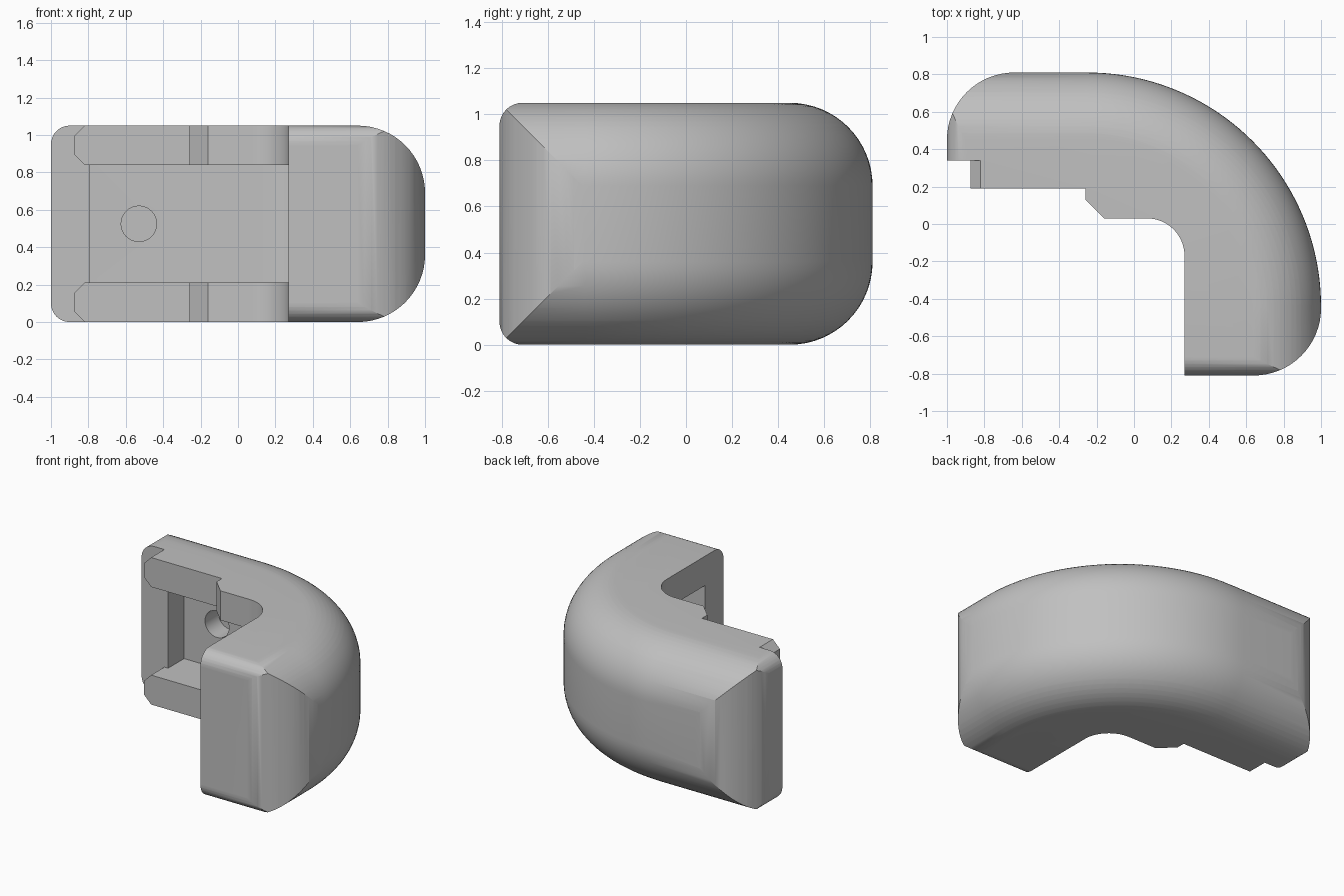
import bpy
import bmesh
from math import sin, cos, pi, sqrt

if "Cube" in bpy.data.objects:
    bpy.data.objects.remove(bpy.data.objects["Cube"])

HEIGHT = 1.05
OUT_X, OUT_Y = 1.0, 0.81      # outer faces of the leg and the arm
BEND = 1.25                   # radius of the outer bend
ROUND, END_ROUND = 0.36, 0.1  # edge fillets: outer side, end faces

grey = bpy.data.materials.new("plain grey")
grey.use_nodes = True
grey.diffuse_color = (0.53, 0.53, 0.53, 1)
grey.node_tree.nodes["Principled BSDF"].inputs["Base Color"].default_value = grey.diffuse_color


def arc(cx, cy, r, start, end, n=16):
    """Points on an arc, angles in quarter turns."""
    angles = [(start + (end - start) * i / n) * pi / 2 for i in range(n + 1)]
    return [(cx + r * cos(a), cy + r * sin(a)) for a in angles]


def loft(name, rings):
    """Closed solid through rings of equal point count."""
    bm = bmesh.new()
    loops = [[bm.verts.new(p) for p in ring] for ring in rings]
    for a, b in zip(loops, loops[1:]):
        for i in range(len(a)):
            j = (i + 1) % len(a)
            bm.faces.new((a[i], a[j], b[j], b[i]))
    bm.faces.new(loops[0][::-1])
    bm.faces.new(loops[-1])
    bmesh.ops.recalc_face_normals(bm, faces=bm.faces)
    mesh = bpy.data.meshes.new(name)
    bm.to_mesh(mesh)
    bm.free()
    mesh.materials.append(grey)
    obj = bpy.data.objects.new(name, mesh)
    bpy.context.collection.objects.link(obj)
    return obj


def prism(name, points, low, high, axis="z"):
    """Extrude a 2D outline along z, or an (x, z) outline along y."""
    if axis == "z":
        return loft(name, [[(x, y, h) for x, y in points] for h in (low, high)])
    return loft(name, [[(x, h, z) for x, z in points] for h in (low, high)])


def combine(target, tool, operation):
    """Apply a boolean and discard the tool."""
    bpy.context.view_layer.objects.active = target
    mod = target.modifiers.new("cut", "BOOLEAN")
    mod.operation, mod.solver, mod.object = operation, "EXACT", tool
    bpy.ops.object.modifier_apply(modifier=mod.name)
    bpy.data.objects.remove(tool)


def fillet(z, r):
    """Inset at height z caused by a fillet of radius r, top and bottom."""
    depth = max(0, r - min(z, HEIGHT - z))
    return r - sqrt(max(0, r * r - depth * depth))


# Body: stacked outlines, with the outer side and the ends rounded over
lower = {round(r * (1 - cos(i * pi / 2 / n)), 4)
         for r, n in ((ROUND, 16), (END_ROUND, 8)) for i in range(n + 1)}
rings = []
for z in sorted(lower | {HEIGHT - z for z in lower}):
    d, e = fillet(z, ROUND), fillet(z, END_ROUND)
    left, front = -OUT_X + e, -OUT_Y + e
    outline = [(left, front), (OUT_X - d, front)]
    outline += arc(OUT_X - BEND, OUT_Y - BEND, BEND - d, 0, 1, 40)
    outline += [(left, OUT_Y - d)]
    rings.append([(x, y, z) for x, y in outline])
body = loft("corner_guard", rings)

# Plan shape: rounded outer corners and the stepped inner side
plan = arc(OUT_X - ROUND, -OUT_Y + ROUND, ROUND, -1, 0)
plan += arc(OUT_X - BEND, OUT_Y - BEND, BEND + 0.002, 0, 1, 40)
plan += arc(-OUT_X + ROUND, OUT_Y - ROUND, ROUND, 1, 2)
plan += [(-1, 0.34), (-0.875, 0.34), (-0.875, 0.19), (-0.26, 0.19),
         (-0.26, 0.13), (-0.16, 0.03)]
plan += arc(0.07, -0.17, 0.2, 1, 0)
plan += [(0.27, -OUT_Y)]
combine(body, prism("plan", plan, -0.1, HEIGHT + 0.1), "INTERSECT")

# Pocket running through the arm and around into the leg
WALL = 0.21
pocket = [(-0.95, -0.6), (0.71, -0.6)]
pocket += arc(0.11, -0.08, 0.6, 0, 1)
pocket += [(-0.79, 0.52), (-0.79, 0.34), (-0.95, 0.34)]
combine(body, prism("pocket", pocket, WALL, HEIGHT - WALL), "DIFFERENCE")

# Chamfered ends of the two rails
for z, side in ((0, -1), (WALL, 1), (HEIGHT - WALL, -1), (HEIGHT, 1)):
    wedge = [(-0.77, z + side * 0.05), (-0.925, z - side * 0.105), (-0.925, z + side * 0.05)]
    combine(body, prism("wedge", wedge, 0.1, 0.34, "y"), "DIFFERENCE")

# Blind round hole in the pocket floor
hole = arc(-0.53, HEIGHT / 2, 0.095, 0, 4, 32)[:-1]
combine(body, prism("hole", hole, 0.45, 0.67, "y"), "DIFFERENCE")

# Smooth shading with sharp edges kept
bpy.ops.object.select_all(action="DESELECT")
body.select_set(True)
bpy.context.view_layer.objects.active = body
bpy.ops.object.shade_smooth_by_angle(angle=pi / 6)
